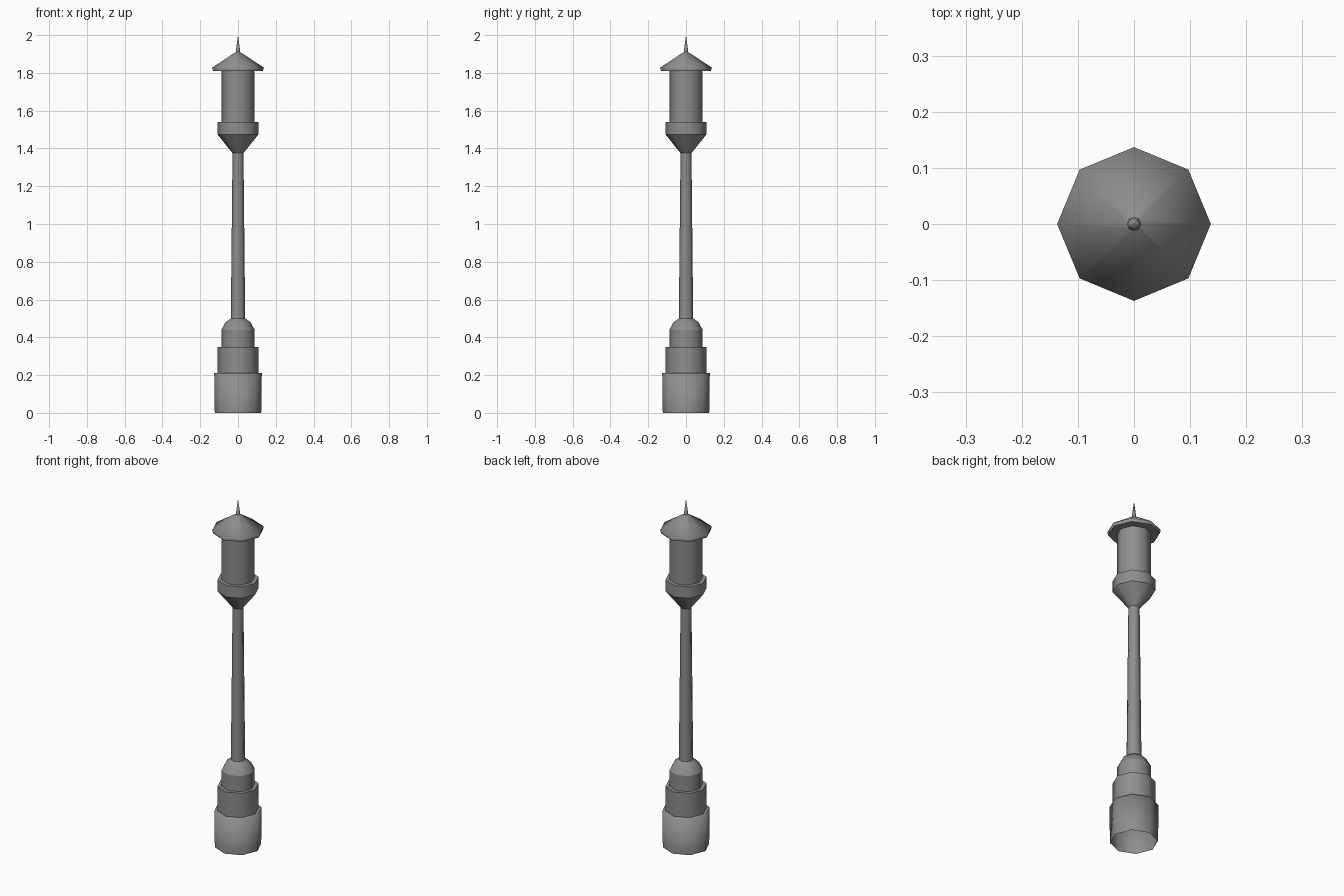
import bpy, bmesh, math

if "Cube" in bpy.data.objects:
    bpy.data.objects.remove(bpy.data.objects["Cube"])

SIDES = 8

# Dark grey cast metal
metal = bpy.data.materials.new("dark_metal")
metal.diffuse_color = (0.27, 0.27, 0.27, 1)
metal.use_nodes = True
metal.node_tree.nodes["Principled BSDF"].inputs["Base Color"].default_value = metal.diffuse_color


def lathe(name, profile, smooth=46):
    """Revolve (radius, z) points into an eight-sided shell; radius 0 makes a tip."""
    bm = bmesh.new()
    rings = []
    for r, z in profile:
        if r == 0:
            rings.append([bm.verts.new((0, 0, z))] * SIDES)
        else:
            angles = [2 * math.pi * i / SIDES for i in range(SIDES)]
            rings.append([bm.verts.new((r * math.cos(a), r * math.sin(a), z)) for a in angles])
    for low, high in zip(rings, rings[1:]):
        for i in range(SIDES):
            j = (i + 1) % SIDES
            corners = [low[i], low[j], high[j], high[i]]
            bm.faces.new(list(dict.fromkeys(corners)))
    mesh = bpy.data.meshes.new(name)
    bm.to_mesh(mesh)
    bm.free()
    mesh.materials.append(metal)
    obj = bpy.data.objects.new(name, mesh)
    bpy.context.collection.objects.link(obj)
    bpy.ops.object.select_all(action='DESELECT')
    bpy.context.view_layer.objects.active = obj
    obj.select_set(True)
    # Round the eight sides but keep steeper creases crisp
    bpy.ops.object.shade_smooth_by_angle(angle=math.radians(smooth))
    return obj


# Stepped foot, open underneath; its lowest ledge is softly shaded
lathe("base_foot", [(0.123, 0), (0.126, 0.21), (0.109, 0.21)], smooth=100)
lathe("base_tiers", [(0.109, 0.21), (0.109, 0.35), (0.088, 0.35), (0.088, 0.44)])
lathe("base_shoulder", [(0.088, 0.44), (0.066, 0.48), (0.038, 0.50)])

# Tapered pole
lathe("pole", [(0.038, 0.50), (0.029, 1.375)])

# Flared cup and band that carry the lantern
lathe("lantern_cup", [(0.029, 1.375), (0.109, 1.475)])
lathe("lantern_band", [(0.109, 1.475), (0.109, 1.54), (0.087, 1.54)])

# Lantern body
lathe("lantern_body", [(0.087, 1.54), (0.087, 1.81)])

# Overhanging roof with a softly shaded rim
lathe("roof_underside", [(0.087, 1.81), (0.132, 1.81)])
lathe("roof", [(0.132, 1.81), (0.137, 1.828), (0.012, 1.91)], smooth=100)

# Finial spike
lathe("finial", [(0.012, 1.91), (0, 2.0)])
